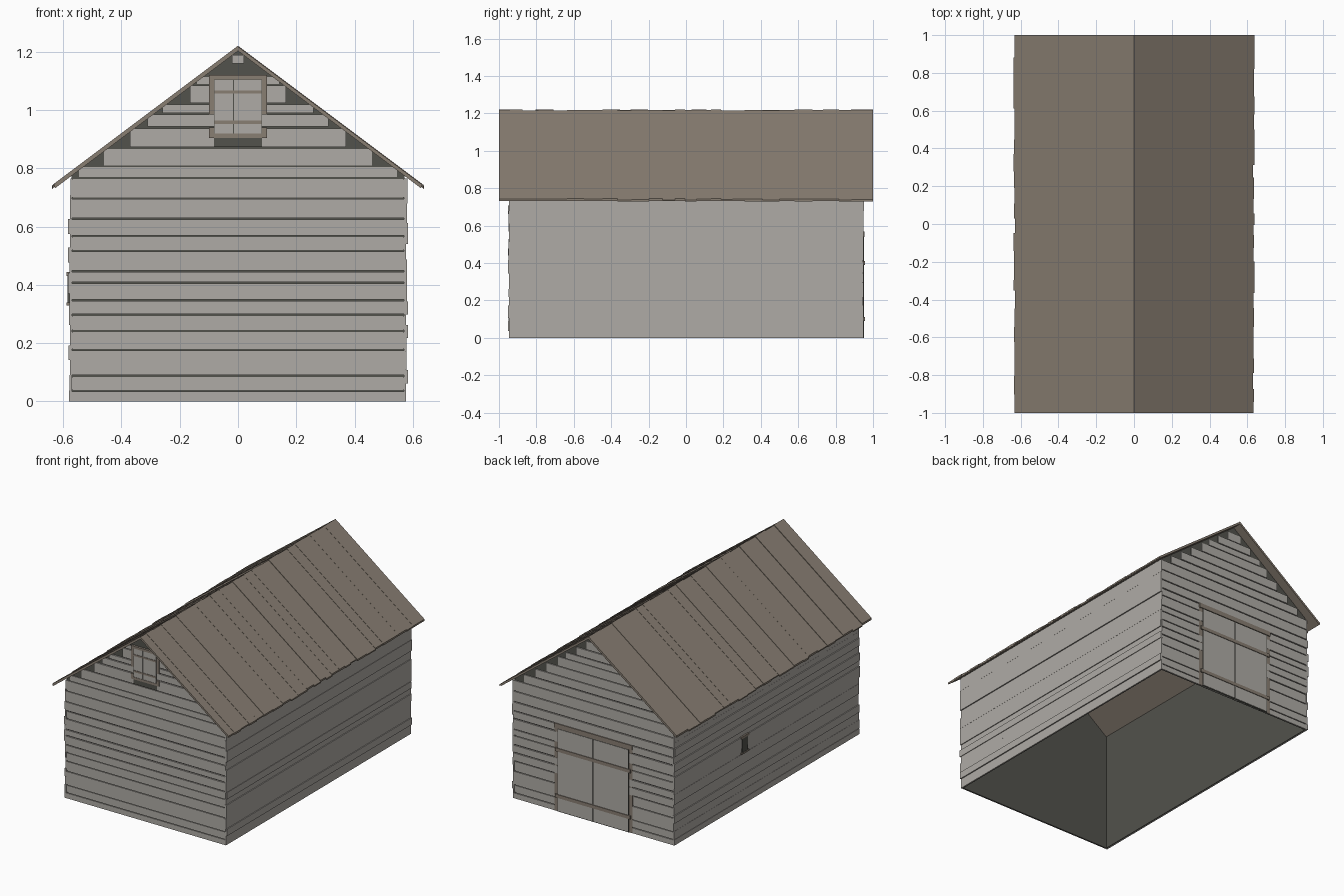
import bpy, bmesh, random
from mathutils import Vector

random.seed(4)
cube = bpy.data.objects.get("Cube")
if cube:
    bpy.data.objects.remove(cube, do_unlink=True)


def material(name, r, g, b):
    m = bpy.data.materials.new(name)
    m.use_nodes = True
    m.diffuse_color = (r, g, b, 1)
    m.node_tree.nodes["Principled BSDF"].inputs["Base Color"].default_value = (r, g, b, 1)
    return m


GREY = material("weathered grey wood", 0.43, 0.41, 0.38)
BROWN = material("brown roof wood", 0.25, 0.21, 0.17)
DARK = material("dark inner wall", 0.084, 0.084, 0.072)

HALF_W, HALF_L = 0.575, 0.945   # wall half sizes
RIDGE, SLOPE = 1.203, 0.75      # underside of the roof


def roof_x(z):
    return (RIDGE - z) / SLOPE


def prism(bm, points, offset):
    """Extrude a flat polygon along an offset vector."""
    low = [bm.verts.new(p) for p in points]
    high = [bm.verts.new(Vector(p) + Vector(offset)) for p in points]
    bm.faces.new(low)
    bm.faces.new(high[::-1])
    n = len(low)
    for i in range(n):
        j = (i + 1) % n
        bm.faces.new((low[j], low[i], high[i], high[j]))


def box(bm, x0, x1, y0, y1, z0, z1):
    prism(bm, [(x0, y0, z0), (x1, y0, z0), (x1, y1, z0), (x0, y1, z0)], (0, 0, z1 - z0))


def finish(bm, name, mat):
    bmesh.ops.recalc_face_normals(bm, faces=bm.faces)
    mesh = bpy.data.meshes.new(name)
    bm.to_mesh(mesh)
    bm.free()
    mesh.materials.append(mat)
    obj = bpy.data.objects.new(name, mesh)
    bpy.context.collection.objects.link(obj)
    return obj


def end_plates(name, mat, side, depth, rects):
    """Thin plates lying on the front (side -1) or back (side 1) wall."""
    bm = bmesh.new()
    for x0, x1, z0, z1 in rects:
        box(bm, x0, x1, side * 0.94, side * depth, z0, z1)
    return finish(bm, name, mat)


# Dark inner shell, open at the bottom and under the roof
bm = bmesh.new()
wx, wy, top = 0.566, 0.936, RIDGE - SLOPE * 0.566
for s in (-1, 1):
    prism(bm, [(-wx, s * wy, 0), (wx, s * wy, 0), (wx, s * wy, top),
               (0, s * wy, RIDGE), (-wx, s * wy, top)], (0, s * 0.005, 0))
    box(bm, s * wx, s * (wx + 0.005), -wy, wy, 0, top)
finish(bm, "inner_shell", DARK)


# Gable end boards with stepped ends below the roof
def gable_boards(name, side, rows):
    bm = bmesh.new()
    for z0, z1, end in rows:
        z1 -= 0.006
        pts = [(end, z0)]
        if roof_x(z1) < end:
            pts += [(end, RIDGE - SLOPE * end), (roof_x(z1), z1)]
        else:
            pts += [(end, z1)]
        pts = pts + [(-x, z) for x, z in reversed(pts)]
        thick = random.uniform(0.005, 0.010)
        prism(bm, [(x, side * 0.94, z) for x, z in pts], (0, side * thick, 0))
    finish(bm, name, GREY)


edges = [0, 0.04, 0.09, 0.18, 0.245, 0.30, 0.35, 0.41, 0.45, 0.52, 0.57, 0.63, 0.70, 0.77]
wall_rows = [(a, b, HALF_W) for a, b in zip(edges, edges[1:])]
front_top = [(0.77, 0.81, 0.545), (0.81, 0.873, 0.46), (0.873, 0.943, 0.37),
             (0.943, 0.99, 0.31), (0.99, 1.025, 0.26), (1.025, 1.09, 0.165),
             (1.09, 1.12, 0.14), (1.16, 1.195, 0.02)]
gable_boards("front_boards", -1, wall_rows + front_top)

back_top, z = [], 0.77
while z < 1.13:
    nxt = z + random.uniform(0.04, 0.065)
    back_top.append((z, nxt, roof_x(nxt) - 0.005))
    z = nxt
gable_boards("back_boards", 1, wall_rows + back_top)

# Long side boards, butted together with uneven thickness and ends
for s, name in ((-1, "right_side_boards"), (1, "left_side_boards")):
    bm = bmesh.new()
    z = 0
    while z < 0.765:
        nxt = z + random.uniform(0.035, 0.075)
        nxt = 0.765 if nxt > 0.735 else nxt
        out = random.uniform(0.575, 0.584)
        box(bm, s * 0.57, s * out, -random.uniform(0.945, 0.951),
            random.uniform(0.945, 0.951), z, nxt)
        z = nxt
    finish(bm, name, GREY)

# Roof: a thin sheet on each slope covered by uneven planks
for s, name in ((-1, "right_roof"), (1, "left_roof")):
    bm = bmesh.new()

    def slab(y0, y1, reach, lift, thick):
        def strip(x, h):
            return (s * x, y0, RIDGE + lift + h - SLOPE * x)
        prism(bm, [strip(0, 0), strip(reach, 0), strip(reach, thick), strip(0, thick)],
              (0, y1 - y0, 0))

    slab(-1, 1, 0.628, 0, 0.008)
    y = -1
    while y < 1:
        nxt = y + random.uniform(0.05, 0.10)
        nxt = 1 if nxt > 0.95 else nxt
        slab(y, nxt, random.uniform(0.631, 0.639), 0.005, random.uniform(0.007, 0.013))
        y = nxt
    finish(bm, name + "_planks", BROWN)

# Loft hatch high on the front gable
end_plates("hatch_gap", DARK, -1, 0.951, [(-0.083, 0.083, 0.873, 1.11)])
end_plates("hatch_doors", GREY, -1, 0.953,
           [(-0.08, -0.017, 0.92, 1.104), (-0.014, 0.08, 0.92, 1.104)])
end_plates("hatch_trim", BROWN, -1, 0.955,
           [(-0.10, 0.10, 1.105, 1.12), (-0.10, 0.10, 0.905, 0.92),
            (-0.10, -0.083, 0.985, 1.105), (0.083, 0.10, 0.985, 1.105),
            (-0.10, -0.083, 0.92, 0.94), (0.083, 0.10, 0.92, 0.94)])
end_plates("hatch_bars", BROWN, -1, 0.956,
           [(-0.08, 0.08, h, h + 0.011) for h in (0.953, 1.057)])

# Double barn doors on the back
end_plates("door_gap", DARK, 1, 0.951, [(-0.255, 0.255, 0, 0.54)])
end_plates("barn_doors", GREY, 1, 0.953,
           [(-0.25, -0.003, 0.005, 0.535), (0.003, 0.25, 0.005, 0.535)])
end_plates("door_trim", BROWN, 1, 0.955, [(-0.28, 0.28, 0.54, 0.57)])
end_plates("door_side_trim", BROWN, 1, 0.9485,
           [(s * 0.255, s * 0.28, 0, 0.54) for s in (-1, 1)])
end_plates("door_bars", BROWN, 1, 0.957,
           [(-0.27, 0.27, h, h + 0.022) for h in (0.09, 0.39)])

# Small window on one long side
bm = bmesh.new()
box(bm, -0.57, -0.586, 0.20, 0.26, 0.34, 0.43)
finish(bm, "side_window", DARK)
bm = bmesh.new()
box(bm, -0.57, -0.588, 0.19, 0.27, 0.43, 0.445)
box(bm, -0.57, -0.588, 0.19, 0.27, 0.33, 0.34)
finish(bm, "side_window_trim", BROWN)
